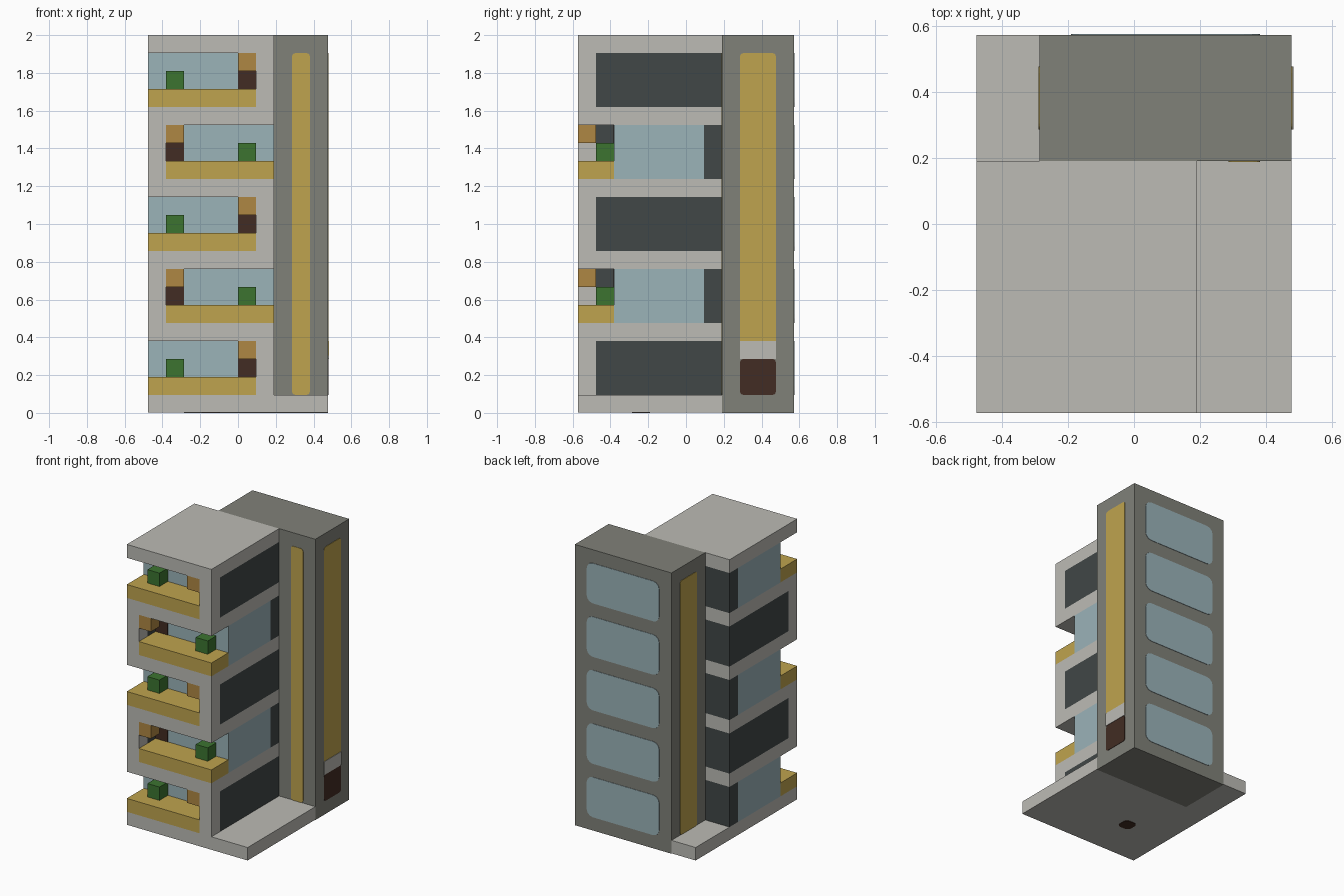
import bpy
import bmesh
from mathutils import Vector

if "Cube" in bpy.data.objects:
    bpy.data.objects.remove(bpy.data.objects["Cube"], do_unlink=True)

U = 2 / 21          # one building module
FLOORS = 5
STOREY = 4          # storey height in modules
SKIN = 0.03         # thickness of painted plates in modules


def material(name, r, g, b):
    """Flat material from an 8-bit display colour."""
    lin = [((c / 255 + 0.055) / 1.055) ** 2.4 for c in (r, g, b)] + [1]
    m = bpy.data.materials.new(name)
    m.use_nodes = True
    m.diffuse_color = lin
    bsdf = m.node_tree.nodes["Principled BSDF"]
    bsdf.inputs["Base Color"].default_value = lin
    bsdf.inputs["Roughness"].default_value = 0.9
    return m


concrete = material("light concrete", 188, 187, 181)
stone = material("dark stone", 128, 129, 121)
yellow = material("ochre yellow", 191, 164, 78)
blue = material("pale blue glass", 155, 179, 185)
dark = material("dark glass", 65, 71, 71)
brown = material("dark brown wood", 66, 44, 35)
orange = material("orange wood", 175, 135, 67)
green = material("leaf green", 60, 116, 48)


def box(name, x, y, z, mat, round_axis=None, radius=0.2):
    """Box from module ranges; edges along round_axis may be rounded."""
    lo = Vector((min(x), min(y), min(z)))
    hi = Vector((max(x), max(y), max(z)))
    bm = bmesh.new()
    bmesh.ops.create_cube(bm, size=1)
    for v in bm.verts:
        v.co = U * ((lo + hi) / 2 + v.co * (hi - lo))
    if round_axis is not None:
        edges = [e for e in bm.edges
                 if abs((e.verts[0].co - e.verts[1].co).normalized()[round_axis]) > 0.9]
        bmesh.ops.bevel(bm, geom=edges, offset=radius * U, segments=3,
                        profile=0.5, affect='EDGES')
    mesh = bpy.data.meshes.new(name)
    bm.to_mesh(mesh)
    bm.free()
    mesh.materials.append(mat)
    obj = bpy.data.objects.new(name, mesh)
    bpy.context.collection.objects.link(obj)
    return obj


def skin(at):
    """Thin range around a wall plane, for painted plates."""
    return (at - SKIN, at + SKIN)


# Ground slab wraps around the tower foot
box("ground_slab", (-5, 5), (-6, 2), (SKIN, 1), concrete)
box("ground_slab_back", (-5, -3), (2, 6), (SKIN, 1), concrete)
box("floor_drain", (-2, -1), (-3, -2), (0, 2 * SKIN), brown, 2, 0.3)

# Stair tower with painted stripes
box("tower", (-3, 5), (2, 6), (0, 21), stone)
box("tower_front_stripe", (3, 4), skin(2), (1, 20), yellow, 1)
box("tower_left_stripe", skin(5), (3, 5), (3, 20), yellow, 0)
box("tower_right_stripe", skin(-3), (3, 5), (1, 20), yellow, 0)
box("tower_door_lintel", (5, 5 + 2 * SKIN), (3, 5), (3, 4), concrete)
box("tower_door", skin(5), (3, 5), (1, 3), brown, 0)

# Apartment storeys, mirrored on every other floor
MID = -1.5
for i in range(FLOORS):
    side = 1 if i % 2 == 0 else -1
    z = 1 + STOREY * i
    n = str(i + 1)

    def span(a, b):
        return (MID + side * a, MID + side * b)

    box("floor_slab_" + n, (-5, 2), (-6, 2), (z + 3, z + 4), concrete)
    box("wall_pillar_" + n, span(2.5, 3.5), (-6, -5), (z, z + 3), concrete)
    box("side_glass_" + n, span(2.5, 3.5), (-5, 2), (z, z + 3), dark)
    box("back_glass_" + n, span(-3.5, 2.5), (1, 2), (z, z + 3), dark)
    box("room_glass_" + n, span(-3.5, 2.5), (-4, 1), (z, z + 3), blue)
    box("balcony_" + n, span(-3.5, 2.5), (-6, -4), (z, z + 1), yellow)
    box("balcony_door_" + n, span(1.5, 2.5), skin(-4), (z + 1, z + 3), brown)
    box("balcony_bracket_" + n, span(1.5, 2.5), (-6, -5), (z + 2, z + 3), orange)
    box("balcony_plant_" + n, span(-2.5, -1.5), (-5, -4), (z + 1, z + 2), green)
    box("tower_back_window_" + n, (-2, 4), skin(6), (z, z + 3), blue, 1, 0.5)
